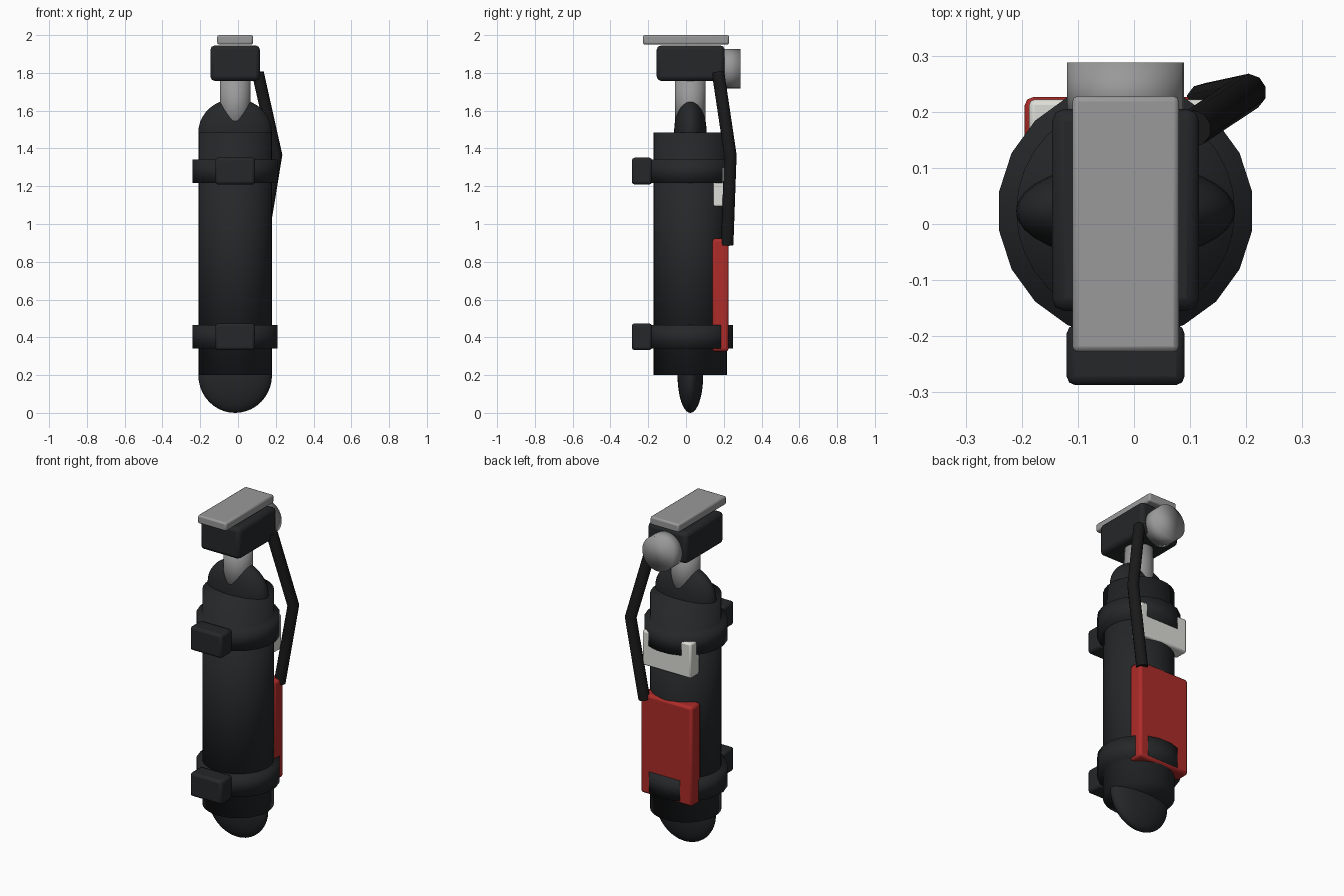
import bpy
from math import radians

if "Cube" in bpy.data.objects:
    bpy.data.objects.remove(bpy.data.objects["Cube"])

CX, CY = -0.015, 0.023  # axis of the tank


def material(name, rgb):
    m = bpy.data.materials.new(name)
    m.diffuse_color = (*rgb, 1)
    m.use_nodes = True
    m.node_tree.nodes["Principled BSDF"].inputs["Base Color"].default_value = m.diffuse_color
    return m


BLACK = material("black", (0.018, 0.02, 0.022))
RUBBER = material("rubber", (0.01, 0.01, 0.01))
RED = material("red", (0.42, 0.025, 0.022))
WHITE = material("off_white", (0.72, 0.72, 0.68))
METAL = material("metal", (0.32, 0.32, 0.32))


def finish(ob, name, mat):
    ob.name = name
    ob.data.materials.append(mat)
    return ob


def box(name, lo, hi, mat, bevel=0.015):
    """Bevelled box between two corners."""
    mid = [(a + b) / 2 for a, b in zip(lo, hi)]
    bpy.ops.mesh.primitive_cube_add(size=1, location=mid)
    ob = bpy.context.object
    ob.scale = [b - a for a, b in zip(lo, hi)]
    bpy.ops.object.transform_apply(location=False, rotation=False, scale=True)
    mod = ob.modifiers.new("bevel", 'BEVEL')
    mod.width, mod.segments = bevel, 2
    bpy.ops.object.shade_smooth_by_angle(angle=radians(30))
    return finish(ob, name, mat)


def cylinder(name, r, z0, z1, mat, sides=32, turn=0.0):
    """Upright smooth cylinder on the tank axis."""
    bpy.ops.mesh.primitive_cylinder_add(vertices=sides, radius=r, depth=z1 - z0,
                                        location=(CX, CY, (z0 + z1) / 2),
                                        rotation=(0, 0, turn))
    bpy.ops.object.shade_smooth()
    return finish(bpy.context.object, name, mat)


def dome(name, z, radii):
    """Flattened end cap of the tank."""
    bpy.ops.mesh.primitive_uv_sphere_add(segments=32, ring_count=20, radius=1,
                                         location=(CX, CY, z))
    ob = bpy.context.object
    ob.scale = radii
    bpy.ops.object.transform_apply(location=False, rotation=False, scale=True)
    bpy.ops.object.shade_smooth()
    return finish(ob, name, BLACK)


# Tank
cylinder("tank_body", 0.195, 0.2, 1.485, BLACK)
dome("tank_bottom", 0.2, (0.195, 0.068, 0.2))
dome("tank_shoulder", 1.485, (0.195, 0.086, 0.178))
cylinder("neck", 0.081, 1.47, 1.80, METAL)

# Straps with front buckles
for label, z in (("lower", 0.403), ("upper", 1.28)):
    cylinder(label + "_strap", 0.228, z - 0.062, z + 0.062, BLACK, 20, radians(9))
    box(label + "_buckle", (-0.12, -0.287, z - 0.071), (0.09, -0.18, z + 0.071), BLACK)

# Valve head and lever plate
box("valve_head", (-0.146, -0.155, 1.758), (0.116, 0.205, 1.945), BLACK, 0.022)
box("lever_plate", (-0.11, -0.228, 1.95), (0.08, 0.228, 2.0), METAL, 0.01)

# Pressure gauge behind the head
bpy.ops.mesh.primitive_cylinder_add(vertices=32, radius=0.104, depth=0.11,
                                    location=(CX, 0.233, 1.822),
                                    rotation=(radians(90), 0, 0))
bpy.ops.object.shade_smooth()
finish(bpy.context.object, "gauge", METAL)

# Panels on the back
box("back_panel", (-0.195, 0.137, 0.325), (0.145, 0.226, 0.922), RED)
box("back_label", (-0.187, 0.138, 1.092), (0.135, 0.222, 1.3), WHITE, 0.01)

# Hose
curve = bpy.data.curves.new("hose", 'CURVE')
curve.dimensions = '3D'
curve.bevel_depth = 0.033
curve.bevel_resolution = 3
curve.use_fill_caps = True
path = [(0.105, 0.17, 1.8), (0.203, 0.235, 1.365), (0.125, 0.218, 0.89)]
spline = curve.splines.new('POLY')
spline.points.add(len(path) - 1)
for p, co in zip(spline.points, path):
    p.co = (*co, 1)
hose = bpy.data.objects.new("hose", curve)
bpy.context.collection.objects.link(hose)
finish(hose, "hose", RUBBER)
